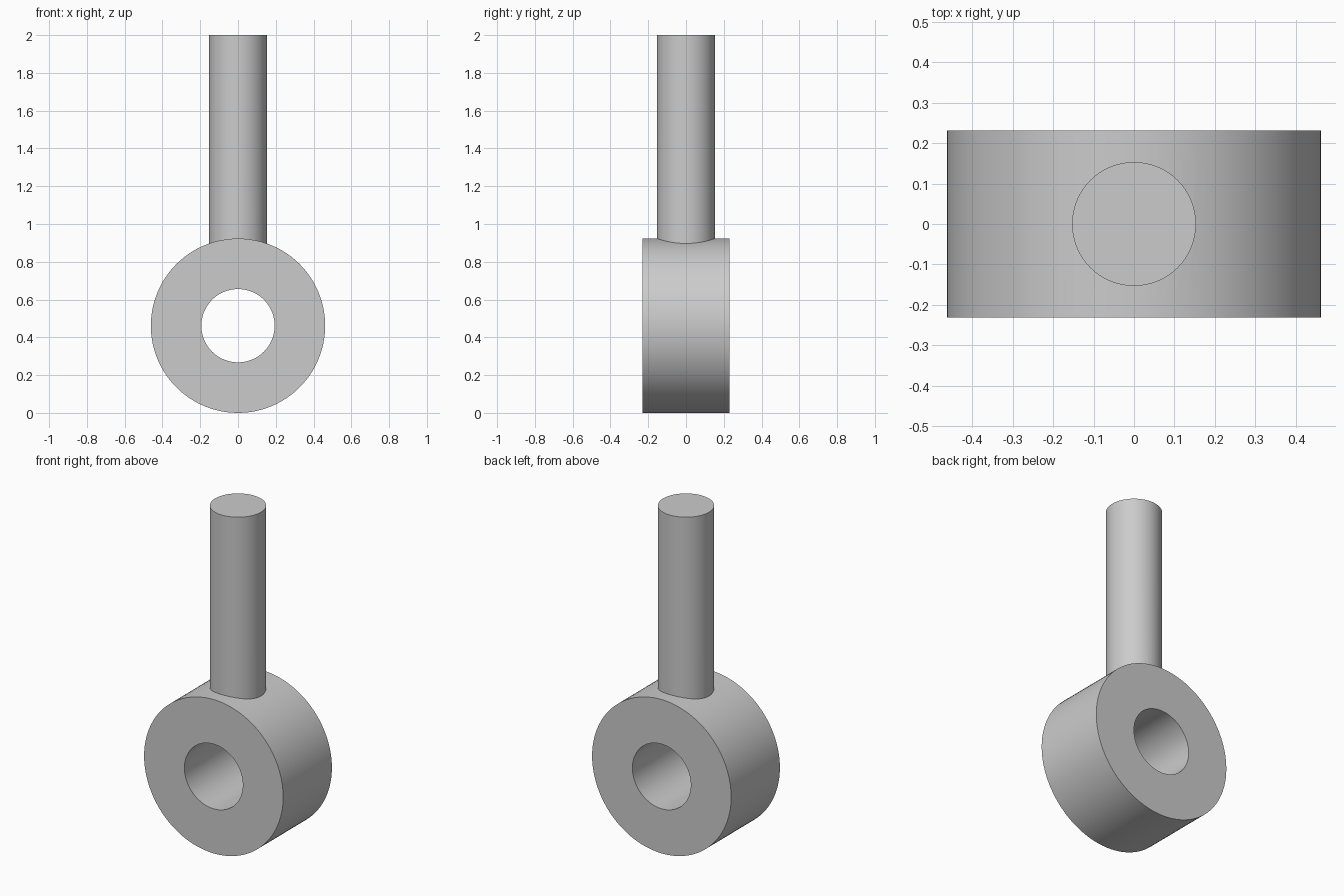
import bpy
import bmesh
from math import radians, tau

RING_RADIUS, HOLE_RADIUS, HALF_WIDTH = 0.4615, 0.194, 0.231
ROD_RADIUS, ROD_BOTTOM, TOP = 0.153, 0.78, 2.0
SEGMENTS = 96

if "Cube" in bpy.data.objects:
    bpy.data.objects.remove(bpy.data.objects["Cube"], do_unlink=True)

# Single plain metal colour
grey = (0.6, 0.6, 0.6, 1)
metal = bpy.data.materials.new("light grey metal")
metal.use_nodes = True
metal.diffuse_color = grey
for node in metal.node_tree.nodes:
    if node.type == 'BSDF_PRINCIPLED':
        node.inputs["Base Color"].default_value = grey


def revolve(name, profile, axis, centre, closed):
    """Spin a profile of points about an axis through centre."""
    bm = bmesh.new()
    verts = [bm.verts.new(p) for p in profile]
    edges = [bm.edges.new(pair) for pair in zip(verts, verts[1:])]
    if closed:
        edges.append(bm.edges.new((verts[-1], verts[0])))
    bmesh.ops.spin(bm, geom=verts + edges, cent=centre, axis=axis,
                   angle=tau, steps=SEGMENTS, use_merge=True)
    bmesh.ops.remove_doubles(bm, verts=bm.verts, dist=1e-5)
    if not closed:
        rims = [e for e in bm.edges if e.is_boundary]
        bmesh.ops.holes_fill(bm, edges=rims, sides=0)
    bmesh.ops.recalc_face_normals(bm, faces=bm.faces)
    mesh = bpy.data.meshes.new(name)
    bm.to_mesh(mesh)
    bm.free()
    mesh.materials.append(metal)
    obj = bpy.data.objects.new(name, mesh)
    bpy.context.collection.objects.link(obj)
    return obj


# Thick ring with its hole running front to back
h = HALF_WIDTH
ring = revolve("ring_with_rod",
               [(RING_RADIUS, -h, RING_RADIUS), (RING_RADIUS, h, RING_RADIUS),
                (HOLE_RADIUS, h, RING_RADIUS), (HOLE_RADIUS, -h, RING_RADIUS)],
               (0, 1, 0), (0, 0, RING_RADIUS), True)

# Upright rod rooted in the ring wall
rod = revolve("rod", [(ROD_RADIUS, 0, ROD_BOTTOM), (ROD_RADIUS, 0, TOP)],
              (0, 0, 1), (0, 0, 0), False)

# Fuse both into one solid
join = ring.modifiers.new("join rod", 'BOOLEAN')
join.operation = 'UNION'
join.solver = 'EXACT'
join.object = rod
bpy.ops.object.select_all(action='DESELECT')
ring.select_set(True)
bpy.context.view_layer.objects.active = ring
bpy.ops.object.modifier_apply(modifier=join.name)
bpy.data.objects.remove(rod, do_unlink=True)
bpy.ops.object.shade_smooth_by_angle(angle=radians(30))
